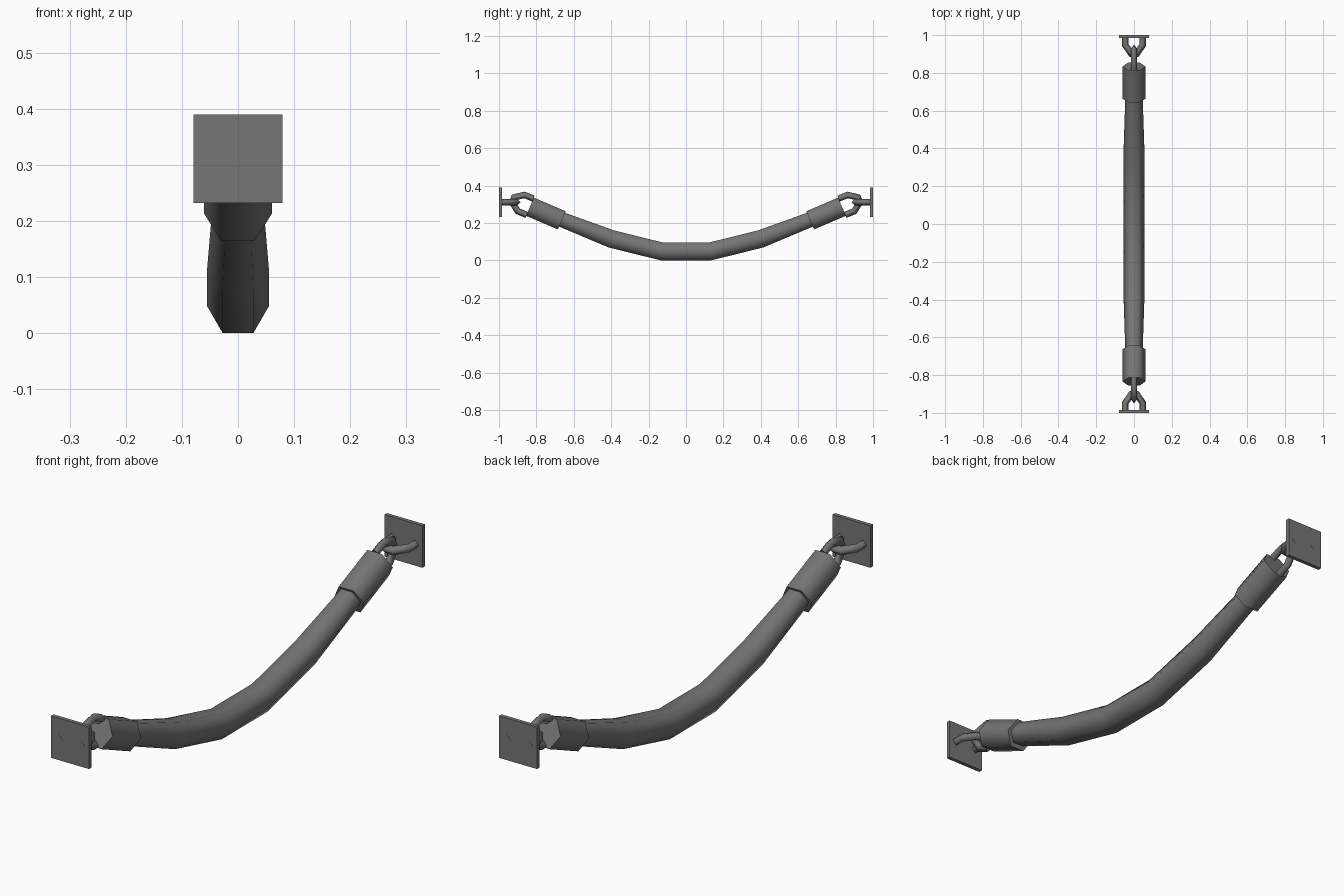
import bpy, bmesh, math
from mathutils import Vector

if "Cube" in bpy.data.objects:
    bpy.data.objects.remove(bpy.data.objects["Cube"])

dark = bpy.data.materials.new("dark_grey")
dark.diffuse_color = (0.18, 0.18, 0.18, 1)
dark.use_nodes = True
dark.node_tree.nodes["Principled BSDF"].inputs["Base Color"].default_value = dark.diffuse_color


def finish(name, bm):
    me = bpy.data.meshes.new(name)
    bm.to_mesh(me)
    bm.free()
    me.materials.append(dark)
    ob = bpy.data.objects.new(name, me)
    bpy.context.collection.objects.link(ob)
    return ob


def tube(name, path, radii, sides, normal):
    """Sweep a polygon along a planar path: smooth sides, flat sharp-edged ends."""
    bm = bmesh.new()
    path = [Vector(p) for p in path]
    b = Vector(normal).normalized()
    rings = []
    for i, p in enumerate(path):
        d0 = (p - path[i - 1]).normalized() if i else (path[1] - p).normalized()
        d1 = (path[i + 1] - p).normalized() if i < len(path) - 1 else d0
        t = (d0 + d1).normalized()
        n = b.cross(t) / max(t.dot(d0), 0.6)  # mitred at bends
        rings.append([bm.verts.new(p + radii[i] * (b * math.cos(a) + n * math.sin(a)))
                      for a in (2 * math.pi * k / sides for k in range(sides))])
    for r0, r1 in zip(rings, rings[1:]):
        for k in range(sides):
            j = (k + 1) % sides
            bm.faces.new((r0[k], r0[j], r1[j], r1[k])).smooth = True
    for ring in (rings[0], rings[-1]):
        for e in bm.faces.new(ring).edges:
            e.smooth = False
    bmesh.ops.recalc_face_normals(bm, faces=bm.faces)
    return finish(name, bm)


# Sagging hexagonal rope
half = [(0.13, 0.048, 0.055), (0.40, 0.115, 0.055), (0.70, 0.232, 0.045)]
pts = [(-y, z, r) for y, z, r in reversed(half)] + half
tube("rope", [(0, y, z) for y, z, r in pts], [r for y, z, r in pts], 6, (1, 0, 0))

# Flat outline of the U-shaped links: across, along
LINK = [(-0.047, -0.01), (-0.047, 0.042), (-0.015, 0.088),
        (0.015, 0.088), (0.047, 0.042), (0.047, -0.01)]
ang = math.radians(22)
plate_z = 0.311

for s, side in ((-1, "front"), (1, "back")):
    # Hexagonal collar on the rope end
    inner, outer = Vector((0, s * 0.664, 0.214)), Vector((0, s * 0.834, 0.287))
    tube("collar_" + side, [inner, outer], [0.061] * 2, 6, (1, 0, 0))

    # Upright link fixed to the collar
    along = Vector((0, s * math.cos(ang), math.sin(ang)))
    across = Vector((0, -s * math.sin(ang), math.cos(ang)))
    tube("collar_link_" + side,
         [outer + across * u + along * (v + 0.009) for u, v in LINK],
         [0.017] * 6, 4, (1, 0, 0))

    # Level link fixed to the wall plate, its ends flush with the back
    tube("plate_link_" + side, [(u, s * (0.99 - v), plate_z) for u, v in LINK],
         [0.017] * 6, 4, (0, 0, 1))

    # Square wall plate
    bm = bmesh.new()
    bmesh.ops.create_cube(bm, size=1)
    bmesh.ops.scale(bm, vec=(0.158, 0.015, 0.158), verts=bm.verts)
    bmesh.ops.translate(bm, vec=(0, s * 0.992, plate_z), verts=bm.verts)
    finish("wall_plate_" + side, bm)
